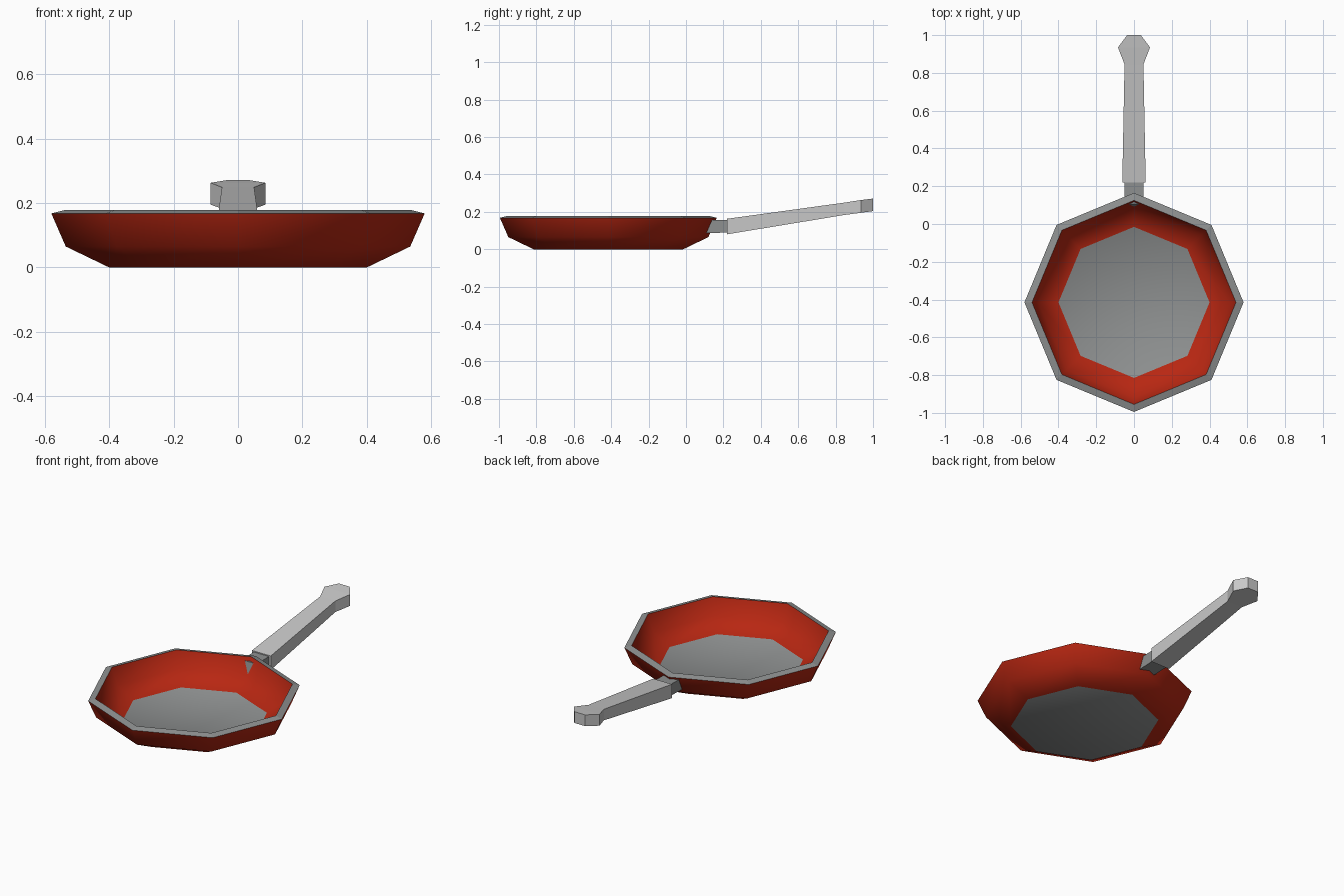
import bpy, bmesh
from math import sin, cos, pi

cube = bpy.data.objects.get("Cube")
if cube:
    bpy.data.objects.remove(cube)


def material(name, rgb):
    m = bpy.data.materials.new(name)
    m.use_nodes = True
    m.diffuse_color = (*rgb, 1)
    m.node_tree.nodes["Principled BSDF"].inputs["Base Color"].default_value = (*rgb, 1)
    return m


red = material("red enamel", (0.48, 0.02, 0.006))
steel = material("steel grey", (0.27, 0.28, 0.28))
pale = material("pale grey", (0.58, 0.58, 0.58))


def loft(rings, mats, caps=(0, 0)):
    """Bridge consecutive rings of points; mats holds one index per band."""
    bm = bmesh.new()
    loops = [[bm.verts.new(p) for p in ring] for ring in rings]
    n = len(loops[0])
    for a, b, mat in zip(loops, loops[1:], mats):
        for i in range(n):
            j = (i + 1) % n
            bm.faces.new((a[i], a[j], b[j], b[i])).material_index = mat
    bm.faces.new(loops[0][::-1]).material_index = caps[0]
    bm.faces.new(loops[-1]).material_index = caps[1]
    bmesh.ops.recalc_face_normals(bm, faces=bm.faces)
    return bm, loops


def finish(name, bm, materials):
    mesh = bpy.data.meshes.new(name)
    bm.to_mesh(mesh)
    bm.free()
    for m in materials:
        mesh.materials.append(m)
    obj = bpy.data.objects.new(name, mesh)
    bpy.context.collection.objects.link(obj)
    return obj


# Pan body: eight-sided shell, outside base to rim and down to the inner floor
SIDES, CENTRE_Y = 8, -0.415
profile = [(0.40, 0), (0.535, 0.065), (0.58, 0.168),
           (0.54, 0.178), (0.505, 0.08), (0.40, 0.018)]
rings = [[(r * cos(2 * pi * i / SIDES), CENTRE_Y + r * sin(2 * pi * i / SIDES), z)
          for i in range(SIDES)] for r, z in profile]
bm, loops = loft(rings, (0, 0, 1, 0, 0), caps=(1, 1))
rim_faces = [f for f in bm.faces if f.material_index == 1 and len(f.verts) == 4]
for f in bm.faces:
    f.smooth = f not in rim_faces
for f in rim_faces:
    for e in f.edges:
        e.smooth = False
finish("pan_body", bm, (red, steel))


def bar(name, sections, mat):
    """Rectangular bar along y from (y, half width, bottom z, top z, top y shift)."""
    rings = [[(-w, y, lo), (w, y, lo), (w, y + lean, hi), (-w, y + lean, hi)]
             for y, w, lo, hi, lean in sections]
    bm, _ = loft(rings, [0] * (len(rings) - 1))
    finish(name, bm, [mat])


# Neck joining the handle to the wall, its inner end leaning with the wall
bar("handle_neck", [(0.092, 0.05, 0.085, 0.155, 0.013),
                    (0.23, 0.05, 0.09, 0.157, 0)], steel)

# Handle rising to a flared, bevelled end
bar("handle", [(0.22, 0.062, 0.08, 0.163, 0),
               (0.845, 0.05, 0.183, 0.249, 0),
               (0.935, 0.085, 0.195, 0.263, 0),
               (1.0, 0.036, 0.204, 0.271, 0)], pale)
